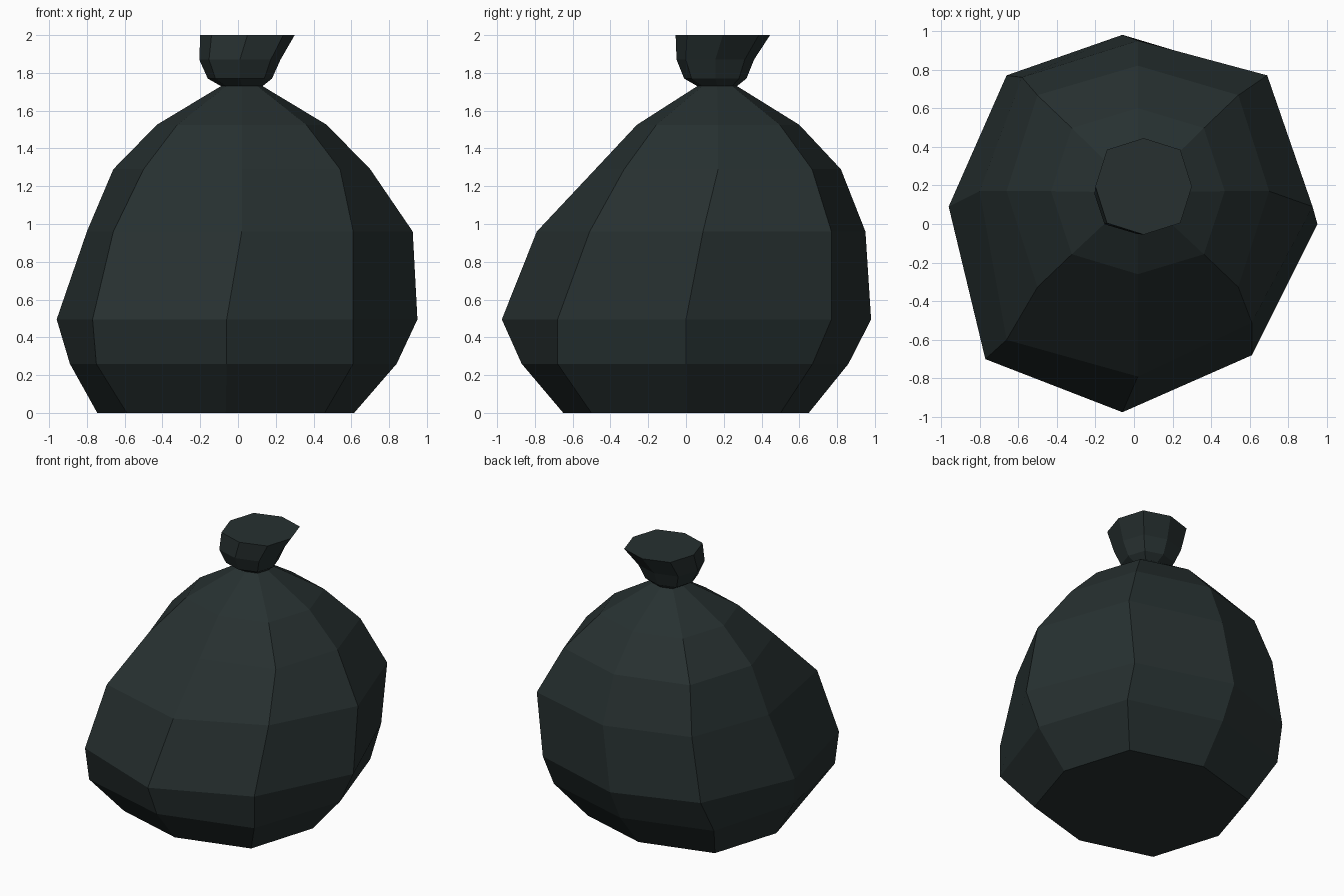
import bpy, bmesh, math

if "Cube" in bpy.data.objects:
    bpy.data.objects.remove(bpy.data.objects["Cube"])

mat = bpy.data.materials.new("dark green plastic")
mat.diffuse_color = (0.02, 0.03, 0.03, 1)
mat.use_nodes = True
mat.node_tree.nodes["Principled BSDF"].inputs["Base Color"].default_value = mat.diffuse_color

def octagon(z, cx, cy, rx, ry, diag=0.76):
    """Ring of 8 points: E, NE, N, NW, W, SW, S, SE."""
    pts = []
    for i in range(8):
        a = i * math.pi / 4
        k = diag / math.cos(math.pi / 4) if i % 2 else 1
        pts.append((cx + rx * k * math.cos(a), cy + ry * k * math.sin(a), z))
    return pts

def lumpy(z, pts):
    return [(x, y, z) for x, y in pts]

def loft(name, rings, cap_bottom=False, cap_top=False):
    bm = bmesh.new()
    loops = [[bm.verts.new(p) for p in r] for r in rings]
    for lo, hi in zip(loops, loops[1:]):
        for i in range(8):
            j = (i + 1) % 8
            bm.faces.new((lo[i], lo[j], hi[j], hi[i]))
    if cap_bottom:
        bm.faces.new(loops[0][::-1])
    if cap_top:
        bm.faces.new(loops[-1])
    me = bpy.data.meshes.new(name)
    bm.to_mesh(me)
    bm.free()
    me.materials.append(mat)
    ob = bpy.data.objects.new(name, me)
    bpy.context.collection.objects.link(ob)

neck = octagon(1.73, 0.02, 0.165, 0.11, 0.105)

# Sagging sack body, irregular around the belly
loft("bag_body", [
    octagon(0, -0.065, 0, 0.68, 0.65, 0.77),
    lumpy(0.26, [(0.84, 0), (0.62, 0.67), (-0.06, 0.86), (-0.70, 0.67),
                 (-0.89, 0), (-0.75, -0.68), (-0.06, -0.87), (0.61, -0.68)]),
    lumpy(0.495, [(0.95, 0), (0.64, 0.77), (-0.06, 0.98), (-0.66, 0.77),
                  (-0.96, 0.09), (-0.77, -0.70), (-0.06, -0.975), (0.61, -0.68)]),
    lumpy(0.96, [(0.925, 0.09), (0.69, 0.77), (0.02, 0.95), (-0.58, 0.76),
                 (-0.80, 0.17), (-0.66, -0.60), (0.02, -0.79), (0.61, -0.51)]),
    octagon(1.29, 0.02, 0.17, 0.68, 0.65, 0.765),
    octagon(1.525, 0.02, 0.17, 0.45, 0.43),
    neck,
], cap_bottom=True)

# Gathered top that flares out above the tie
loft("tied_top", [
    neck,
    octagon(1.77, 0.01, 0.155, 0.17, 0.165),
    octagon(1.87, 0.01, 0.155, 0.215, 0.205),
    octagon(2.0, 0.05, 0.195, 0.25, 0.25),
], cap_top=True)
